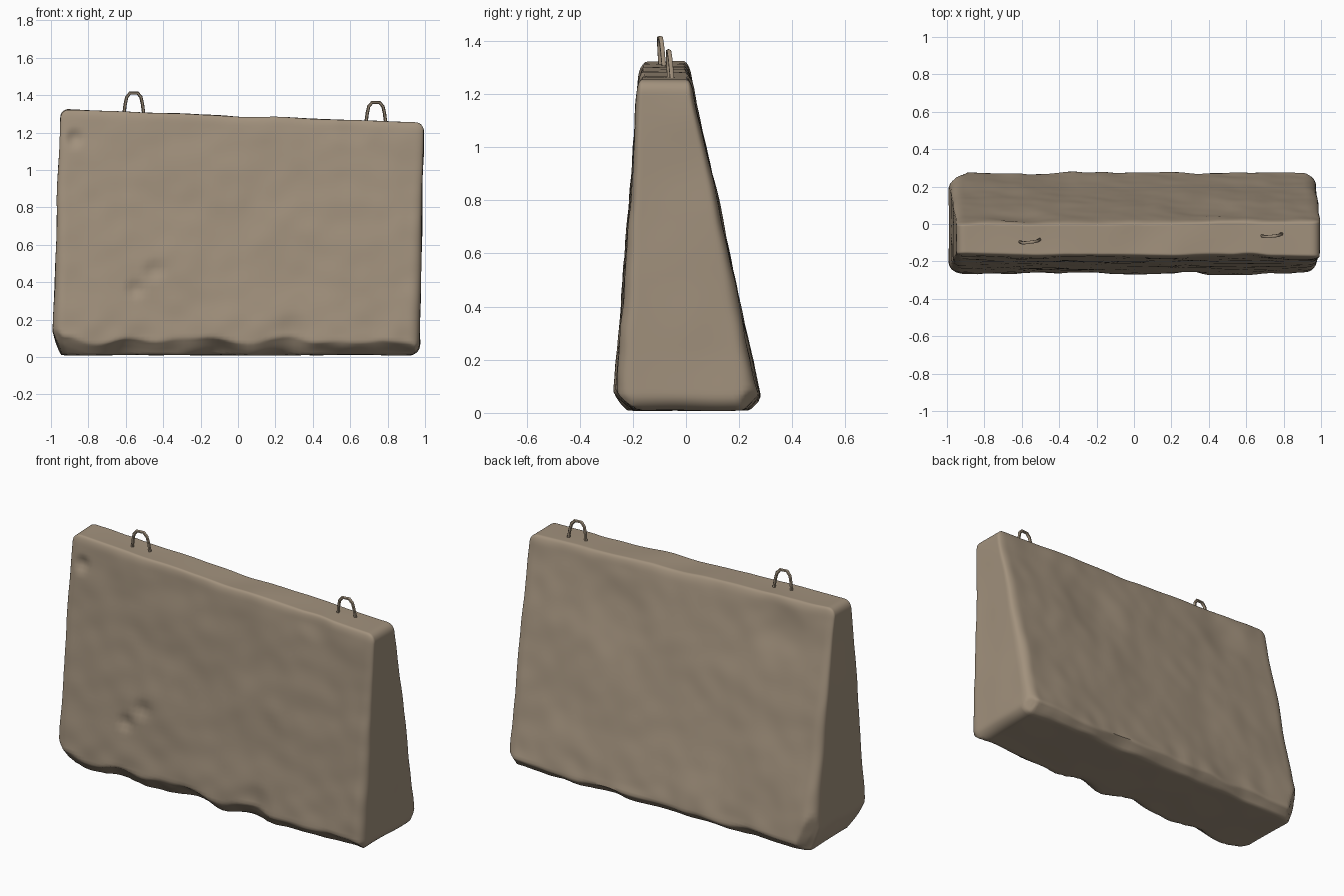
import bpy, bmesh, math
from mathutils import Vector, Matrix, noise

if "Cube" in bpy.data.objects:
    bpy.data.objects.remove(bpy.data.objects["Cube"])

concrete = bpy.data.materials.new("weathered concrete")
concrete.diffuse_color = (0.36, 0.285, 0.205, 1)
concrete.use_nodes = True
concrete.node_tree.nodes["Principled BSDF"].inputs["Base Color"].default_value = concrete.diffuse_color

NX, NY, NZ = 80, 26, 56


def top_z(x):
    return 1.29 - 0.037 * x


def lerp(a, b, t):
    return a + (b - a) * t


# Plane-cut chips: (point on the plane, outward normal, waviness)
CHIPS = [
    ((0, -0.25, 0.075), (0, -0.7, -0.7), 0.035),          # front lower edge
    ((0, 0.265, 0.05), (0, 0.7, -0.7), 0.02),             # back lower edge
    ((-0.985, -0.22, 0.14), (-0.62, -0.55, -0.56), 0.02), # front left foot
    ((-0.97, 0, 0.09), (-0.93, 0, -0.36), 0.01),          # left foot
    ((0.965, 0.24, 0.06), (0.6, 0.6, -0.5), 0.02),        # back right foot
    ((0.95, -0.24, 0.06), (0.6, -0.6, -0.5), 0.015),      # front right foot
    ((-0.95, 0.22, 0.10), (-0.7, 0.7, -0.2), 0.015),      # back left foot
]
# Dents: (centre, radius, push direction)
DENTS = [
    ((-0.55, -0.24, 0.36), 0.06, (0, 0.022, 0)),
    ((-0.45, -0.23, 0.46), 0.07, (0, 0.018, 0)),
    ((-0.87, -0.18, 1.17), 0.06, (0, 0.018, 0)),
    ((0.30, -0.25, 0.13), 0.12, (0, 0.015, 0)),
    ((0.62, -0.16, 1.22), 0.12, (0, 0.012, 0)),
    ((0.05, -0.08, 1.29), 0.20, (0, 0, -0.008)),
    ((-0.60, 0.04, 1.15), 0.20, (0, -0.012, 0)),
    ((0.35, 0.08, 0.95), 0.25, (0, -0.012, 0)),
]


def shape(co):
    # Rounded box in nominal size, grid crowded toward its edges
    q = Vector([c * (1.28 - 0.28 * c * c) for c in co])
    half = Vector((0.985, 0.27, 0.65))
    p = Vector([q[i] * half[i] for i in range(3)])
    r = lerp(0.065, 0.045, (q.z + 1) / 2)
    core = Vector([max(-(half[i] - r), min(half[i] - r, p[i])) for i in range(3)])
    d = p - core
    if d.length > 1e-6:
        p = core + d.normalized() * max(abs(d.x), abs(d.y), abs(d.z))
    # Lean the ends, slope the top and taper the thickness
    t = (p.z / half.z + 1) / 2
    s = (p.x / half.x + 1) / 2
    x = lerp(lerp(-0.995, -0.948, t), lerp(0.972, 0.993, t), s)
    z = lerp(0.01, top_z(x), t)
    v = (p.y / half.y + 1) / 2
    p = Vector((x, lerp(-0.272 + 0.076 * z, 0.288 - 0.214 * z, v), z))
    # Broken edges
    for pt, n, wav in CHIPS:
        n = Vector(n).normalized()
        over = (p - Vector(pt)).dot(n) + wav * noise.noise(p * 5 + Vector(pt) * 3)
        if over > 0:
            p -= n * over * 0.9
    # Worn surface
    for c, rad, push in DENTS:
        k = (p - Vector(c)).length / rad
        if k < 1:
            p += Vector(push) * (1 - k * k) ** 2
    low = max(0.0, 1 - p.z / 0.25)
    p.y += 0.009 * noise.noise(p * 3.1) + (0.004 + 0.008 * low) * noise.noise(p * 9)
    p.x += 0.006 * noise.noise(p * 4 + Vector((7, 0, 0)))
    p.z += 0.006 * noise.noise(p * 4 + Vector((0, 9, 0)))
    p.z = max(p.z, 0.004)
    return p


def finish(ob, angle):
    ob.data.materials.clear()
    ob.data.materials.append(concrete)
    bpy.ops.object.select_all(action='DESELECT')
    ob.select_set(True)
    bpy.context.view_layer.objects.active = ob
    bpy.ops.object.shade_smooth_by_angle(angle=math.radians(angle))


# Concrete block: six grids welded into a box, then shaped
bm = bmesh.new()
for sign in (-1, 1):
    up = Matrix.Translation((0, 0, sign))
    for rot, a, b in ((Matrix(), NX, NY),
                      (Matrix.Rotation(math.pi / 2, 4, 'X'), NX, NZ),
                      (Matrix.Rotation(math.pi / 2, 4, 'Y'), NZ, NY)):
        bmesh.ops.create_grid(bm, x_segments=a, y_segments=b, size=1, matrix=rot @ up)
bmesh.ops.remove_doubles(bm, verts=bm.verts, dist=1e-4)
for v in bm.verts:
    v.co = shape(v.co)
bmesh.ops.recalc_face_normals(bm, faces=bm.faces)
mesh = bpy.data.meshes.new("concrete_block")
bm.to_mesh(mesh)
bm.free()
block = bpy.data.objects.new("concrete_block", mesh)
bpy.context.collection.objects.link(block)
finish(block, 50)


# Lifting loops
def lifting_loop(name, x, y, height, tilt):
    cu = bpy.data.curves.new(name, 'CURVE')
    cu.dimensions = '3D'
    cu.bevel_depth = 0.009
    cu.bevel_resolution = 1
    base = top_z(x)
    half = [(-0.052, -0.04), (-0.046, 0.4), (-0.038, 0.75), (-0.02, 0.96)]
    path = half + [(-a, h) for a, h in reversed(half)]
    sp = cu.splines.new('POLY')
    sp.points.add(len(path) - 1)
    for pt, (a, h) in zip(sp.points, path):
        pt.co = (x + a, y + tilt * a - 0.008 * h, base + h * height, 1)
    ob = bpy.data.objects.new(name, cu)
    bpy.context.collection.objects.link(ob)
    bpy.ops.object.select_all(action='DESELECT')
    ob.select_set(True)
    bpy.context.view_layer.objects.active = ob
    bpy.ops.object.convert(target='MESH')
    finish(bpy.context.view_layer.objects.active, 60)


lifting_loop("left_lifting_loop", -0.557, -0.09, 0.105, 0.12)
lifting_loop("right_lifting_loop", 0.737, -0.058, 0.102, 0.1)
